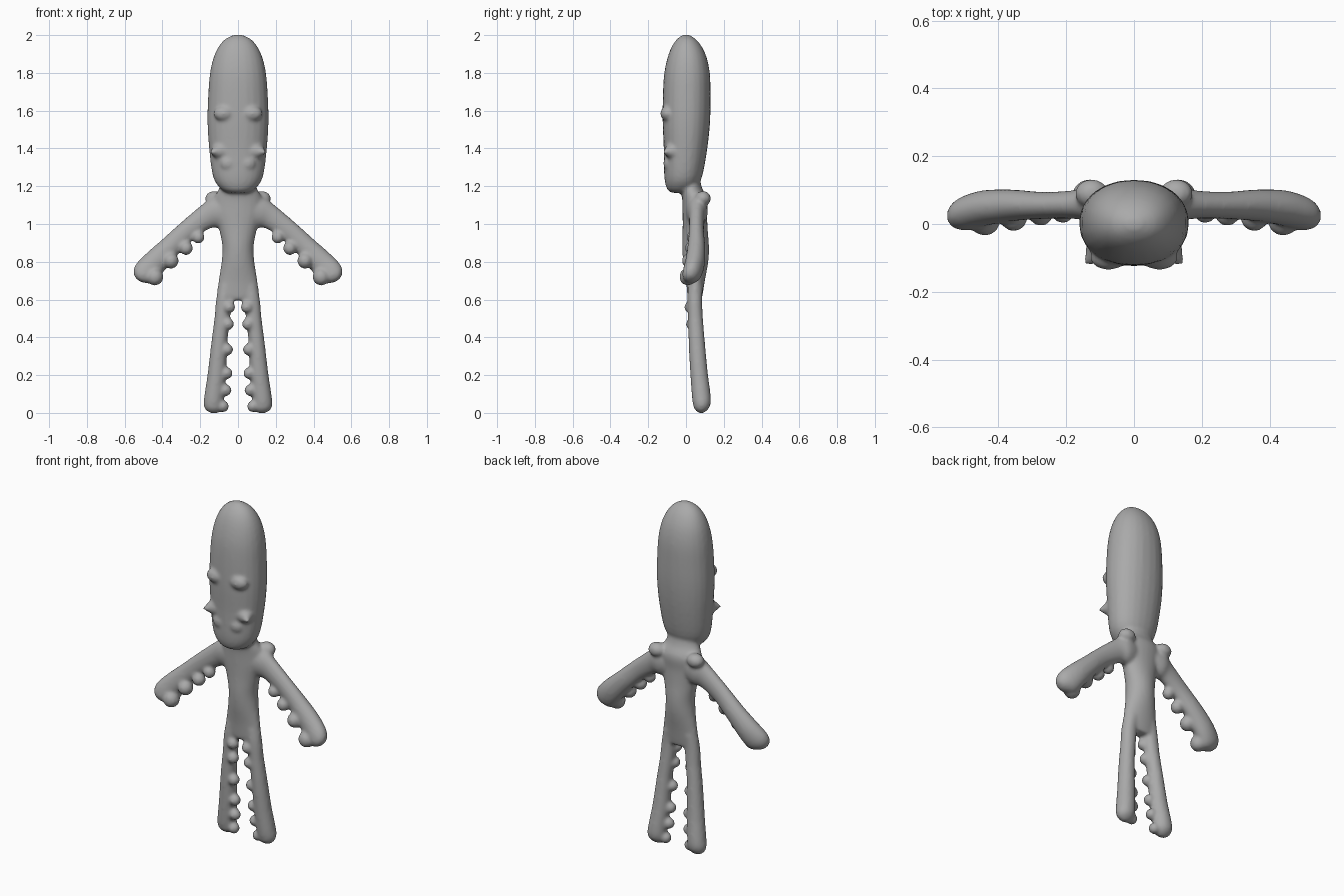
import bpy, bmesh, math
from mathutils import Vector, Matrix

if "Cube" in bpy.data.objects:
    bpy.data.objects.remove(bpy.data.objects["Cube"])

bm = bmesh.new()


def catmull(rows, steps=4):
    """Smoothly resample a list of number tuples."""
    out = []
    for i in range(len(rows) - 1):
        a, b = rows[max(i - 1, 0)], rows[i]
        c, d = rows[i + 1], rows[min(i + 2, len(rows) - 1)]
        for s in range(steps):
            t = s / steps
            out.append([0.5 * (2 * q + (r - p) * t + (2 * p - 5 * q + 4 * r - w) * t * t
                               + (3 * q - p - 3 * r + w) * t ** 3)
                        for p, q, r, w in zip(a, b, c, d)])
    return out + [list(rows[-1])]


def loft(rings, n=24):
    """Closed tube through rings of (centre, half axis u, half axis v, squareness)."""
    loops = []
    for c, u, v, e in rings:
        loop = []
        for k in range(n):
            a = 2 * math.pi * k / n
            ca, sa = math.cos(a), math.sin(a)
            loop.append(bm.verts.new(c + u * math.copysign(abs(ca) ** e, ca)
                                     + v * math.copysign(abs(sa) ** e, sa)))
        loops.append(loop)
    for p, q in zip(loops, loops[1:]):
        for k in range(n):
            j = (k + 1) % n
            bm.faces.new((p[k], p[j], q[j], q[k]))
    bm.faces.new(loops[0][::-1])
    bm.faces.new(loops[-1])


def upright(rows, e=1.0):
    """Rows of z, x left, x right, y front, y back."""
    loft([(Vector(((x0 + x1) / 2, (y0 + y1) / 2, z)), Vector(((x1 - x0) / 2, 0, 0)),
           Vector((0, (y1 - y0) / 2, 0)), e) for z, x0, x1, y0, y1 in catmull(rows)])


def blob(pos, size):
    m = Matrix.Translation(pos) @ Matrix.Diagonal((*size, 1))
    bmesh.ops.create_uvsphere(bm, u_segments=16, v_segments=10, radius=1, matrix=m)


# Tall mantle-shaped head
head = [(1.165, .05, -.075, .03), (1.185, .09, -.10, .05), (1.25, .132, -.115, .085),
        (1.4, .153, -.118, .113), (1.55, .162, -.124, .128), (1.7, .157, -.122, .13),
        (1.8, .148, -.115, .126), (1.88, .13, -.098, .11), (1.94, .102, -.075, .083),
        (1.98, .066, -.046, .05), (2.002, .02, -.015, .015)]
upright([(z, -w, w, f, b) for z, w, f, b in head], 0.93)

# Neck and torso
torso = [(1.26, .09, -.03, .07), (1.19, .10, -.03, .085), (1.13, .13, -.02, .115),
         (1.05, .125, -.018, .112), (.97, .1, -.018, .115), (.88, .083, -.02, .122),
         (.8, .087, -.015, .118), (.7, .103, .0, .1), (.62, .113, .008, .087),
         (.595, .10, .015, .08)]
upright([(z, -w, w, f, b) for z, w, f, b in torso])

for s in (-1, 1):
    # Legs, widening to rounded feet
    leg = [(.68, .02, .10, .01, .09), (.6, .03, .116, .008, .086), (.5, .042, .125, .01, .09),
           (.4, .054, .138, .013, .098), (.3, .06, .15, .017, .107), (.2, .064, .162, .023, .117),
           (.1, .074, .177, .03, .13), (.05, .077, .183, .036, .131), (.02, .085, .174, .045, .118),
           (.0, .105, .15, .065, .095)]
    upright([(z, min(s * a, s * b), max(s * a, s * b), f, k) for z, a, b, f, k in leg])

    # Suckers along the inside of each leg
    for z, x in ((.56, .047), (.47, .053), (.335, .058), (.21, .06), (.12, .066), (.035, .08)):
        blob((s * x, .022 + .1 * (.56 - z), z), (.033, .032, .032))

    # Arms: upper edge x, z then lower edge x, z then y front, y back
    arm = [(.04, 1.16, .04, .98, -.01, .10), (.13, 1.145, .11, .98, .005, .115),
           (.2, 1.095, .15, .975, .015, .10), (.3, 1.01, .235, .92, .015, .095),
           (.4, .92, .325, .83, .008, .102), (.48, .85, .40, .74, -.005, .1),
           (.535, .795, .445, .69, -.018, .085), (.553, .755, .487, .687, -.015, .065),
           (.548, .72, .52, .695, .005, .04)]
    rings = []
    for x0, z0, x1, z1, f, b in catmull(arm):
        up, low = Vector((s * x0, 0, z0)), Vector((s * x1, 0, z1))
        rings.append(((up + low) / 2 + Vector((0, (f + b) / 2, 0)),
                      (up - low) / 2, Vector((0, (b - f) / 2, 0)), 1.0))
    loft(rings)

    # Shoulder blade and arm suckers
    blob((s * .125, .09, 1.135), (.05, .043, .04))
    for x, z, y, r in ((.21, .93, .035, .034), (.275, .872, .03, .037),
                       (.355, .805, .02, .042), (.44, .72, .01, .046)):
        blob((s * x, y, z), (r, r, r))

    # Cheek points and brow ridges
    loft([(Vector((s * (.09 + .055 * t), -.06 - .06 * t, 1.39 - .01 * t)),
           Vector((.045, s * .045, 0)) * (1.05 - t), Vector((0, 0, .06)) * (1.05 - t), 1.0)
          for t in (0, .35, .7, 1)], 12)
    blob((s * .075, -.1, 1.585), (.055, .036, .04))
    blob((s * .05, -.092, 1.32), (.045, .028, .04))

bmesh.ops.recalc_face_normals(bm, faces=bm.faces)
mesh = bpy.data.meshes.new("squid_figure")
bm.to_mesh(mesh)
bm.free()
body = bpy.data.objects.new("squid_figure", mesh)
bpy.context.collection.objects.link(body)

grey = bpy.data.materials.new("plain_grey")
grey.diffuse_color = (.4, .4, .4, 1)
grey.use_nodes = True
grey.node_tree.nodes["Principled BSDF"].inputs["Base Color"].default_value = grey.diffuse_color
mesh.materials.append(grey)

# Fuse everything into one soft skin
remesh = body.modifiers.new("fuse", 'REMESH')
remesh.mode = 'VOXEL'
remesh.voxel_size = .009
remesh.use_smooth_shade = True
soften = body.modifiers.new("soften", 'SMOOTH')
soften.factor = .5
soften.iterations = 7
